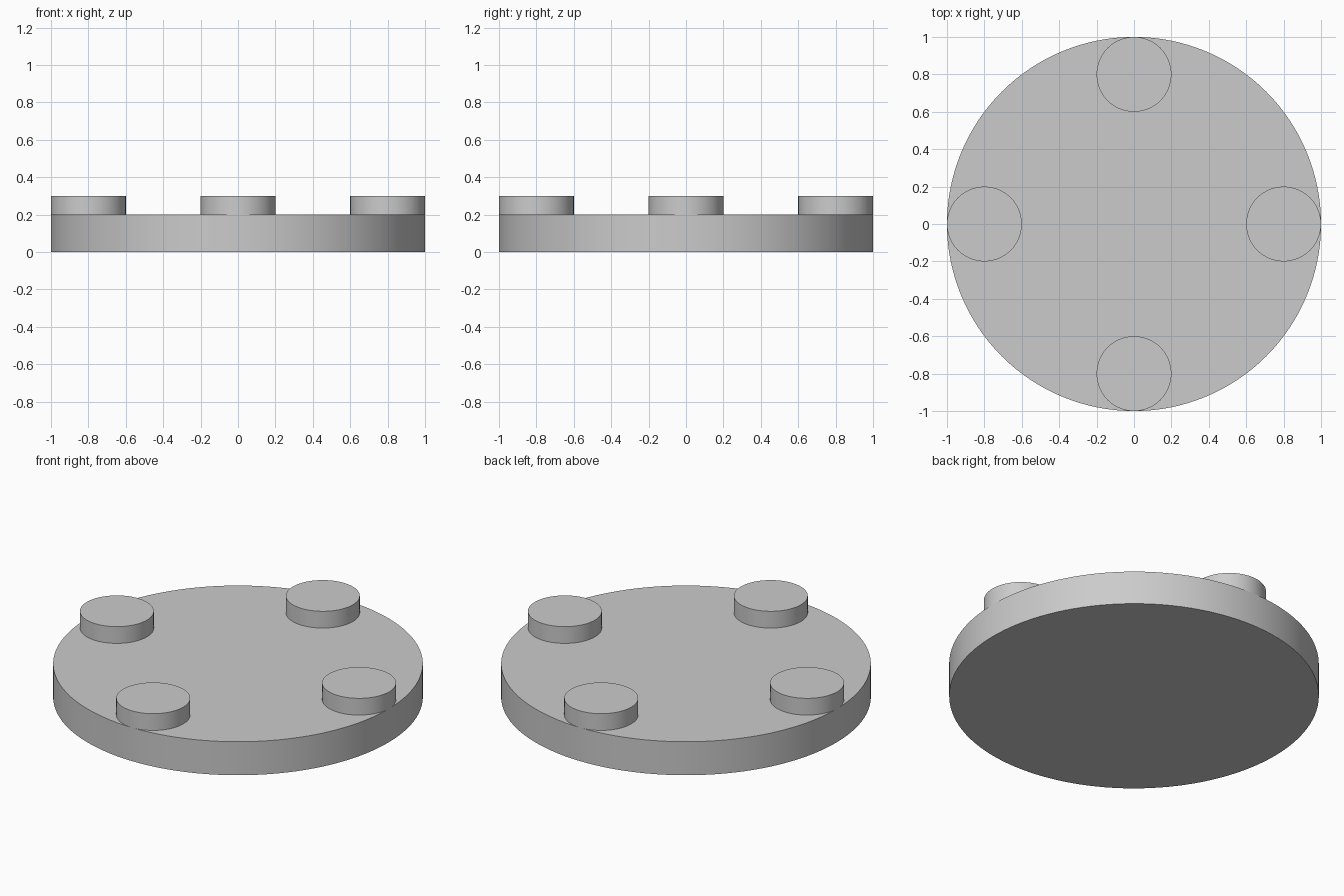
import bpy
import math

cube = bpy.data.objects.get("Cube")
if cube:
    bpy.data.objects.remove(cube, do_unlink=True)

# Single plain grey
GREY = (0.6, 0.6, 0.6, 1.0)
grey = bpy.data.materials.new("light_grey")
grey.use_nodes = True
grey.diffuse_color = GREY
grey.node_tree.nodes["Principled BSDF"].inputs["Base Color"].default_value = GREY


def disc(name, radius, bottom, top, x=0.0, y=0.0, sides=128):
    """Upright cylinder with smooth walls and sharp rims."""
    bpy.ops.mesh.primitive_cylinder_add(
        vertices=sides, radius=radius, depth=top - bottom,
        location=(x, y, (bottom + top) / 2))
    obj = bpy.context.object
    obj.name = name
    obj.data.materials.append(grey)
    bpy.ops.object.shade_smooth_by_angle(angle=math.radians(30))
    return obj


# Round base plate
BASE_RADIUS, BASE_TOP = 1.0, 0.2
disc("base_plate", BASE_RADIUS, 0.0, BASE_TOP)

# Four studs touching the rim, one on each side
STUD_RADIUS, STUD_TOP = 0.2, 0.3
reach = BASE_RADIUS - STUD_RADIUS
for i, side in enumerate(("left", "back", "right", "front")):
    angle = i * math.pi / 2
    disc(f"{side}_stud", STUD_RADIUS, BASE_TOP, STUD_TOP,
         reach * math.cos(angle), reach * math.sin(angle), sides=64)
